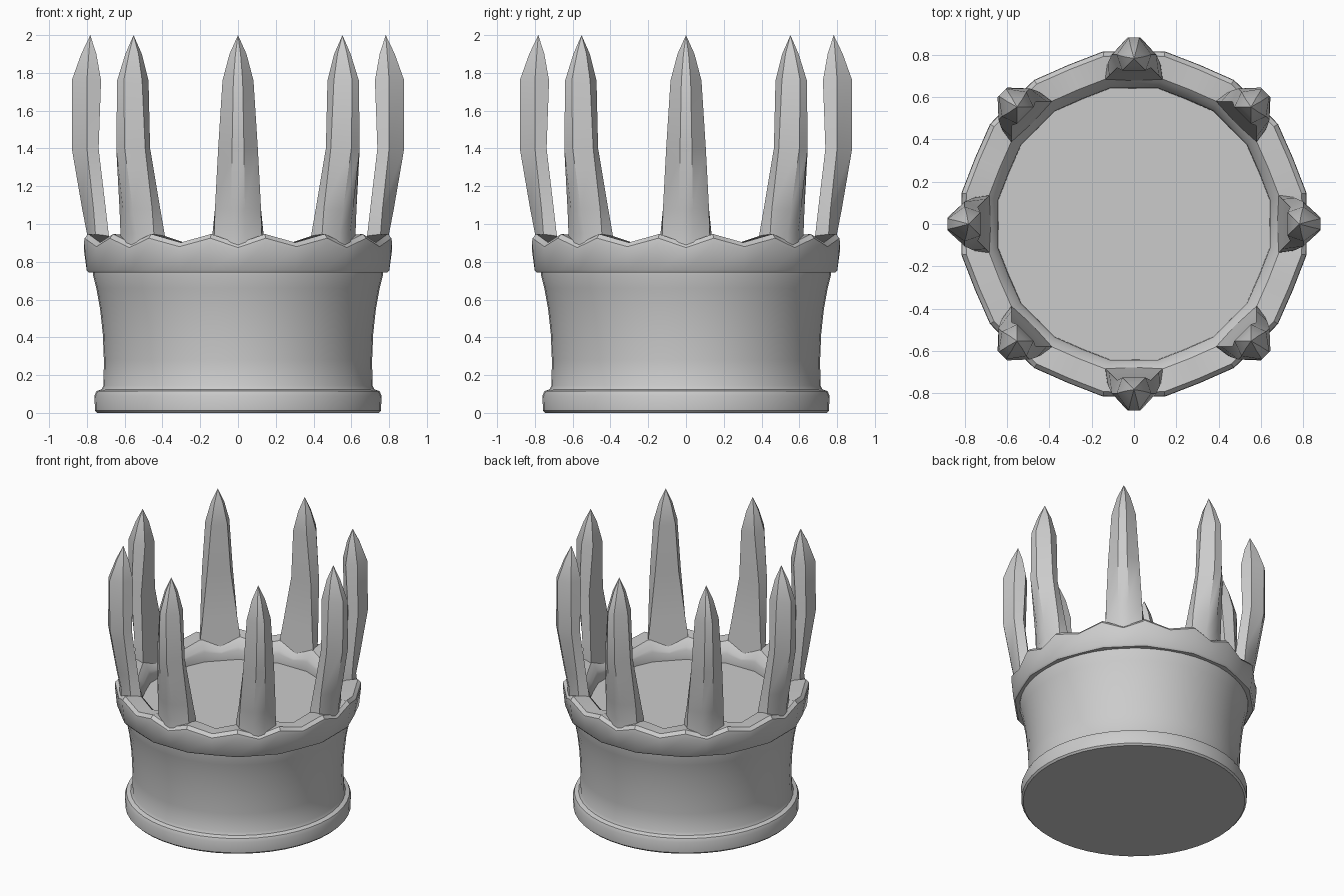
import bpy, bmesh, math
from math import radians, cos, sin

if "Cube" in bpy.data.objects:
    bpy.data.objects.remove(bpy.data.objects["Cube"])


def make_object(name, rings, cap_start=True, cap_end=True, angle=35):
    """Skin a list of point rings (a one-point ring becomes a tip)."""
    bm = bmesh.new()
    loops = [[bm.verts.new(p) for p in ring] for ring in rings]
    for a, b in zip(loops, loops[1:]):
        n = len(a)
        for i in range(n):
            j = (i + 1) % n
            if len(b) == 1:
                bm.faces.new((a[i], a[j], b[0]))
            else:
                bm.faces.new((a[i], a[j], b[j], b[i]))
    if cap_start:
        bm.faces.new(loops[0][::-1])
    if cap_end and len(loops[-1]) > 2:
        bm.faces.new(loops[-1])
    bmesh.ops.recalc_face_normals(bm, faces=bm.faces)
    mesh = bpy.data.meshes.new(name)
    bm.to_mesh(mesh)
    bm.free()
    obj = bpy.data.objects.new(name, mesh)
    bpy.context.collection.objects.link(obj)
    bpy.ops.object.select_all(action='DESELECT')
    obj.select_set(True)
    bpy.context.view_layer.objects.active = obj
    bpy.ops.object.shade_smooth_by_angle(angle=radians(angle))
    return obj


def circle(r, z, n=48):
    return [(r * cos(math.tau * i / n), r * sin(math.tau * i / n), z) for i in range(n)]


# Flared band with the rolled foot ring
body_profile = [(0.745, 0), (0.757, 0.012), (0.76, 0.09), (0.75, 0.115), (0.722, 0.125),
                (0.712, 0.145), (0.71, 0.28), (0.716, 0.42), (0.73, 0.55),
                (0.75, 0.66), (0.768, 0.73), (0.768, 0.75)]
make_object("crown_band", [circle(r, z) for r, z in body_profile])

# Zigzag upper rim: four stations per spike (edge, middle, edge, gap)
stations = []
for k in range(8):
    for off, dz, scale in ((-10.2, 0, 1), (0, -0.05, 0.985), (10.2, 0, 1), (22.5, -0.045, 0.982)):
        stations.append((radians(45 * k + off), dz, scale))

# (radius, height, how strongly the zigzag applies)
rim_profile = [(0.75, 0.742, 0), (0.802, 0.742, 0), (0.813, 0.755, 0), (0.828, 0.90, 0.8),
               (0.826, 0.925, 1), (0.805, 0.947, 1), (0.70, 0.94, 1),
               (0.68, 0.92, 1), (0.66, 0.88, 0.6), (0.652, 0.86, 0.4), (0.65, 0.79, 0)]
make_object("crown_rim", [[(r * s * cos(a), r * s * sin(a), z + dz * w) for a, dz, s in stations]
                          for r, z, w in rim_profile])

# Spikes: height, inner / middle / outer radius, inner / middle half width
spike_sections = [(0.86, 0.675, 0.76, 0.80, 0.14, 0.135),
                  (0.95, 0.685, 0.755, 0.80, 0.135, 0.125),
                  (1.08, 0.70, 0.765, 0.825, 0.118, 0.122),
                  (1.40, 0.738, 0.80, 0.88, 0.08, 0.105),
                  (1.76, 0.725, 0.80, 0.88, 0.055, 0.082),
                  (1.90, 0.75, 0.79, 0.83, 0.03, 0.045)]
for k in range(8):
    a = radians(45 * k)

    def place(r, t, z):
        return (r * cos(a) - t * sin(a), r * sin(a) + t * cos(a), z)

    rings = []
    for z, ri, rm, ro, wi, wm in spike_sections:
        section = [(ri, -wi), (rm, -wm), (ro, -wm * 0.3), (ro, wm * 0.3), (rm, wm), (ri, wi)]
        rings.append([place(r, t, z) for r, t in section])
    rings.append([place(0.782, 0, 2.0)])
    make_object(f"spike_{k + 1}", rings, angle=40)
